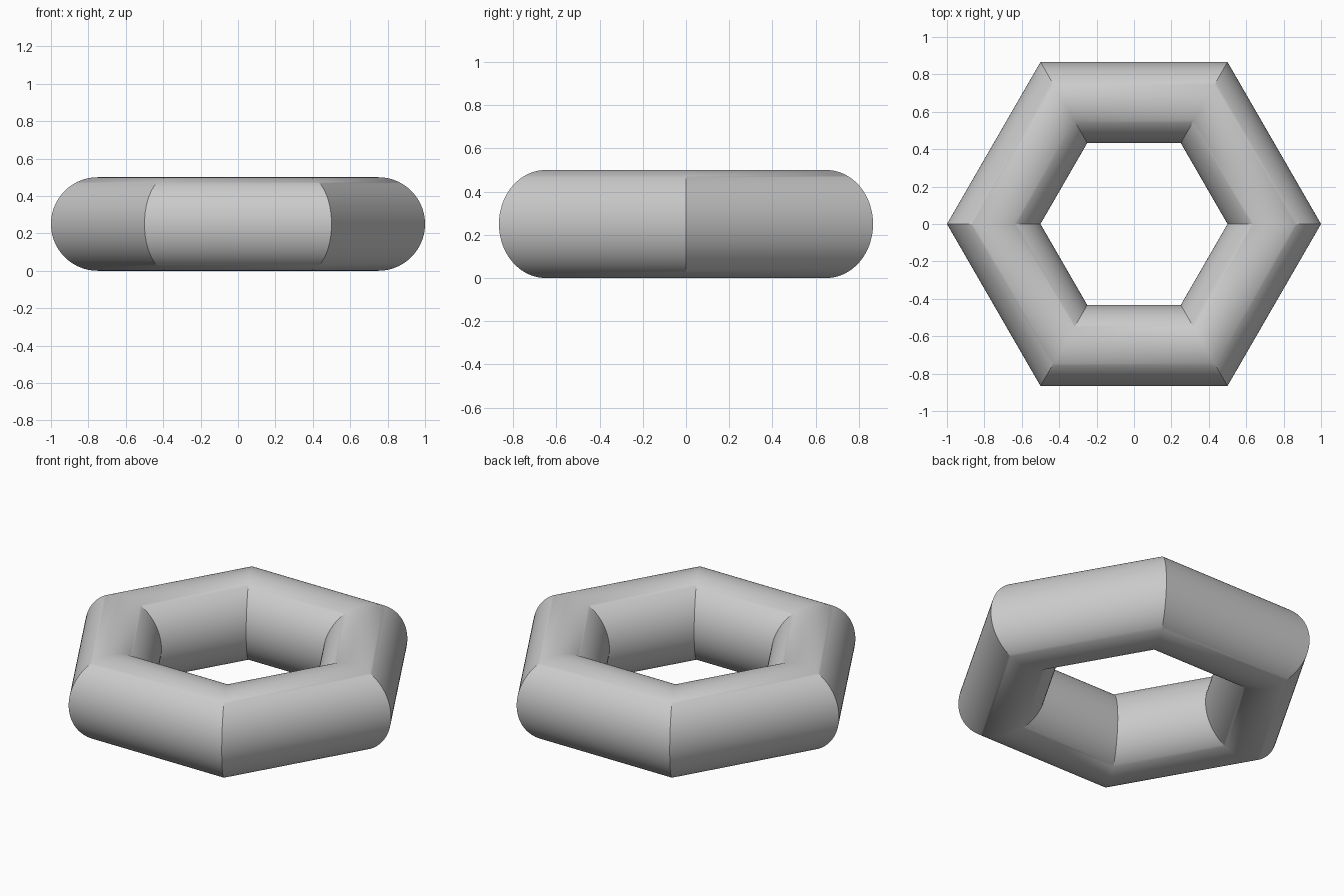
import bpy
import math

if "Cube" in bpy.data.objects:
    bpy.data.objects.remove(bpy.data.objects["Cube"])

# One plain grey material
grey = bpy.data.materials.new("light_grey")
grey.diffuse_color = (0.6, 0.6, 0.6, 1.0)
grey.use_nodes = True
grey.node_tree.nodes["Principled BSDF"].inputs["Base Color"].default_value = grey.diffuse_color

# Hexagonal ring: round tube swept around six mitred corners, corners on the x axis
bpy.ops.mesh.primitive_torus_add(
    major_segments=6, minor_segments=96,
    major_radius=0.75, minor_radius=0.25,
    location=(0, 0, 0.25))
ring = bpy.context.object
ring.name = "hexagonal_ring"
ring.data.name = "hexagonal_ring"
ring.data.materials.clear()
ring.data.materials.append(grey)

# Smooth tube sides, sharp mitre seams
bpy.ops.object.shade_smooth_by_angle(angle=math.radians(30))
